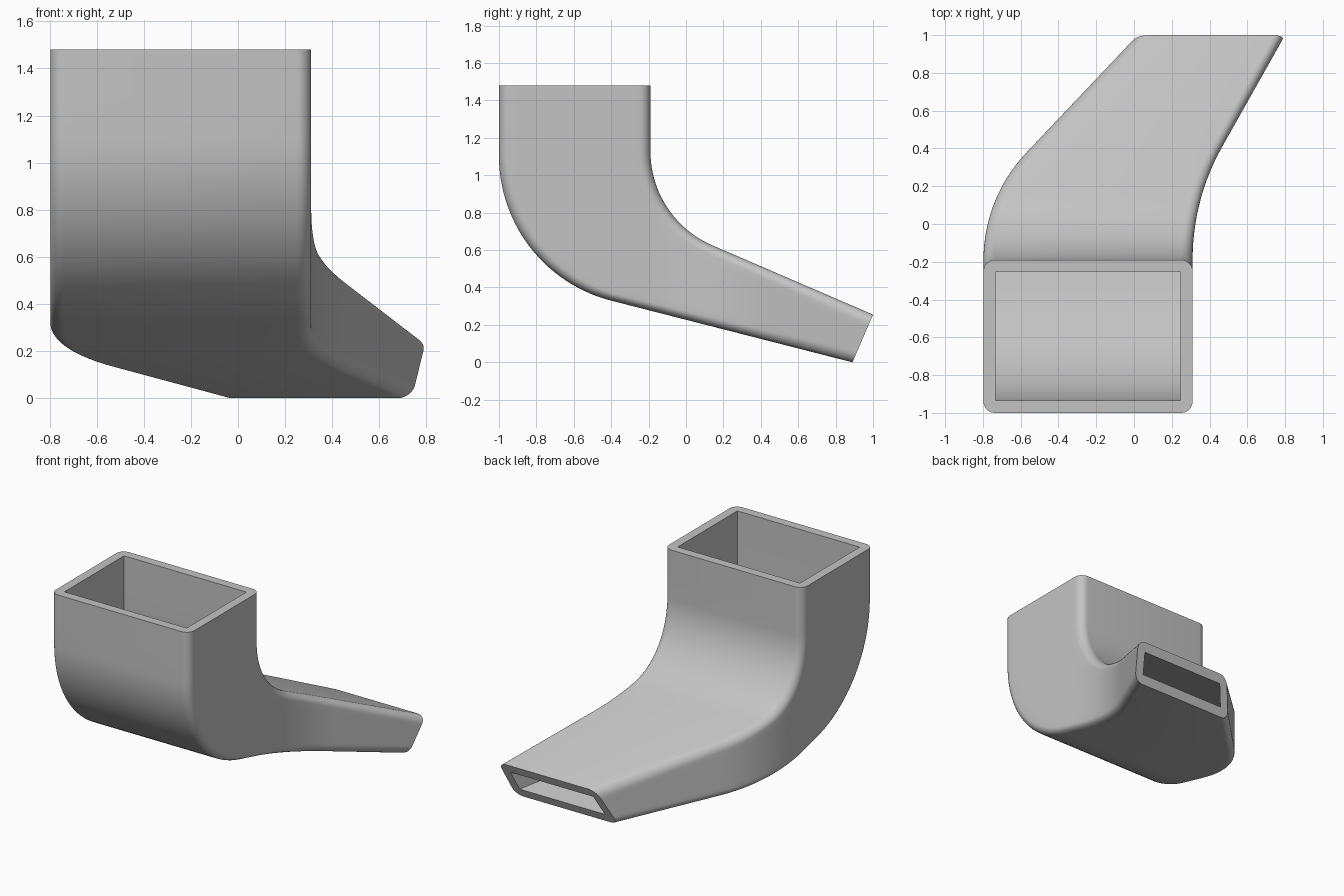
import bpy
import bmesh
import math
from mathutils import Vector

cube = bpy.data.objects.get("Cube")
if cube:
    bpy.data.objects.remove(cube)

WALL = 0.065      # duct wall thickness
RADIUS = 0.06     # outer corner radius
ARC, RUN = 28, 28  # steps along the elbow and along the outlet run


def bend(start, corner, end, tangent):
    """Straight run, circular elbow, straight run, as 2D points."""
    a, c, e = Vector(start), Vector(corner), Vector(end)
    d0, d1 = (c - a).normalized(), (e - c).normalized()
    turn = d0.angle(d1)
    radius = tangent / math.tan(turn / 2)
    p = c - d0 * tangent
    side = (d1 - d0 * d0.dot(d1)).normalized()
    pts = [a, a.lerp(p, 0.5)]
    for i in range(ARC + 1):
        t = turn * i / ARC
        pts.append(p + d0 * radius * math.sin(t) + side * radius * (1 - math.cos(t)))
    q = pts[-1]
    pts += [q.lerp(e, i / RUN) for i in range(1, RUN + 1)]
    return pts


def sample(path, y):
    """Sideways position of a plan edge at depth y."""
    for p, q in zip(path, path[1:]):
        if y <= q.y:
            return p.x + (q.x - p.x) * (y - p.y) / (q.y - p.y)
    return path[-1].x


# Side profile (y, z) and plan edges (x, y)
outer = bend((-1, 1.48), (-1, 0.483), (0.89, 0), 0.62)
inner = bend((-0.19, 1.48), (-0.19, 0.768), (1, 0.255), 0.36)
right_edge = bend((-0.797, -1.2), (-0.797, 0.138), (0.02, 1), 0.33)
left_edge = bend((0.31, -1.2), (0.31, 0.131), (0.8, 1), 0.32)


def section(o, i, inset, r):
    """Rounded rectangle ring as (depth, inset from side, side) mapped to 3D."""
    depth = (i - o).length
    steps = 8
    half = []
    for k in range(steps + 1):
        t = math.pi / 2 * k / steps
        half.append((inset + r * (1 - math.cos(t)), inset + r * (1 - math.sin(t))))
    mid = [(inset + r + (depth - 2 * (inset + r)) * k / 10, inset) for k in range(1, 10)]
    half = half + mid + [(depth - d, s) for d, s in reversed(half)]
    ring = []
    for sign, pts in ((1, half), (-1, half[::-1])):
        edge = right_edge if sign > 0 else left_edge
        for d, s in pts:
            p = o.lerp(i, d / depth)
            ring.append((sample(edge, p.x) + sign * s, p.x, p.y))
    return ring


bm = bmesh.new()


def loft(inset, r):
    rings = [[bm.verts.new(v) for v in section(o, i, inset, r)]
             for o, i in zip(outer, inner)]
    for a, b in zip(rings, rings[1:]):
        bridge(a, b)
    return rings


def bridge(a, b):
    n = len(a)
    for k in range(n):
        m = (k + 1) % n
        bm.faces.new((a[k], a[m], b[m], b[k]))


# Outer shell, sharp-cornered passage, and the two open rims
shell = loft(0, RADIUS)
passage = loft(WALL, 0)
bridge(shell[0], passage[0])
bridge(shell[-1], passage[-1])
bmesh.ops.remove_doubles(bm, verts=bm.verts, dist=0.00005)
bmesh.ops.recalc_face_normals(bm, faces=bm.faces)

mesh = bpy.data.meshes.new("air_duct")
bm.to_mesh(mesh)
bm.free()
duct = bpy.data.objects.new("air_duct", mesh)
bpy.context.collection.objects.link(duct)

# Plain grey finish
grey = bpy.data.materials.new("plain_grey")
grey.use_nodes = True
colour = (0.55, 0.55, 0.55, 1)
grey.diffuse_color = colour
grey.node_tree.nodes["Principled BSDF"].inputs["Base Color"].default_value = colour
mesh.materials.append(grey)

bpy.ops.object.select_all(action="DESELECT")
duct.select_set(True)
bpy.context.view_layer.objects.active = duct
bpy.ops.object.shade_smooth_by_angle(angle=math.radians(30))
